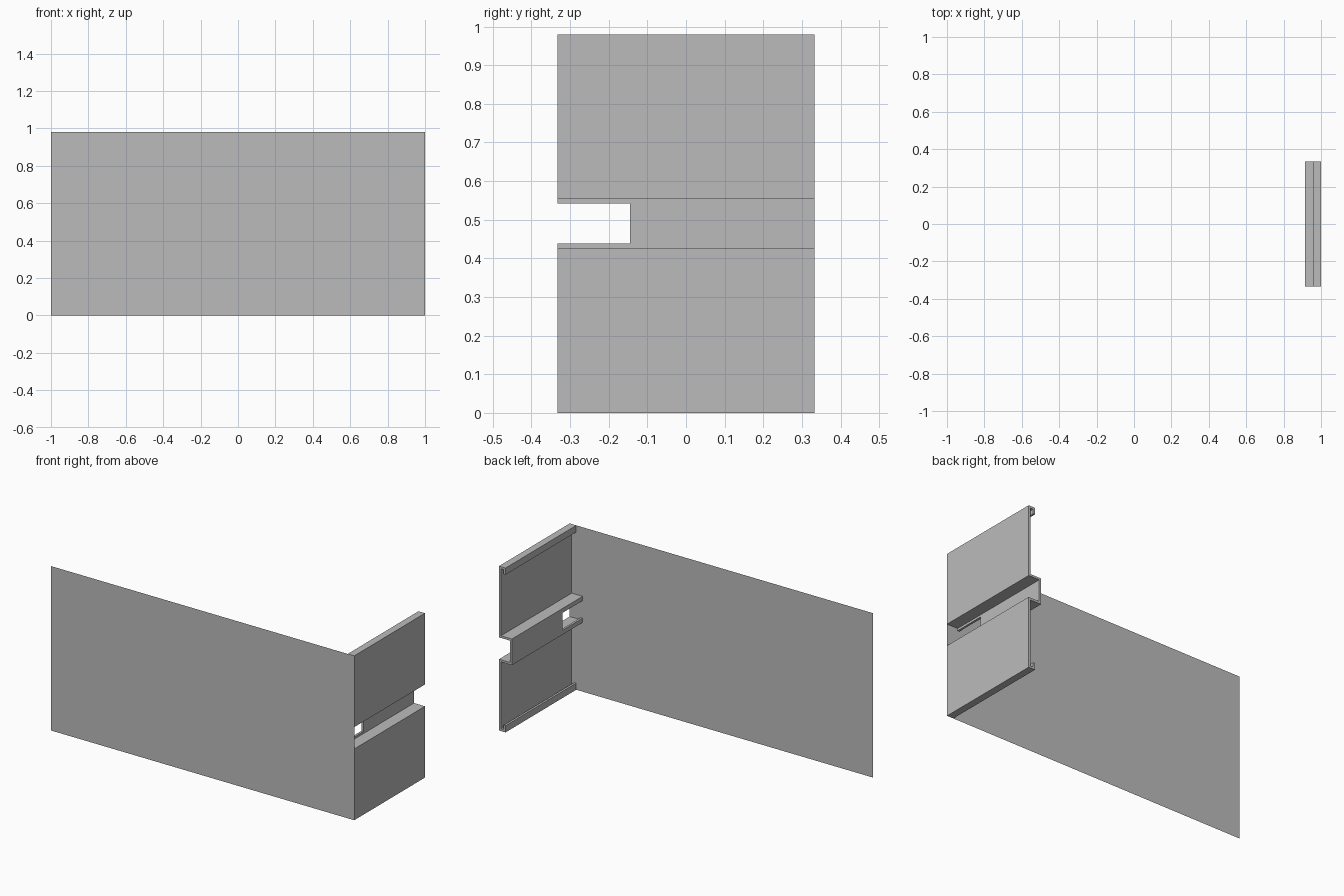
import bpy
import bmesh

cube = bpy.data.objects.get("Cube")
if cube:
    bpy.data.objects.remove(cube, do_unlink=True)

# Overall sizes
FRONT, BACK = -0.333, 0.333
HEIGHT = 0.98
MID = HEIGHT / 2
T = 0.013           # sheet thickness
OUTER = 1.0         # outer face of the side panel
LIP = 0.957         # inner edge of the rolled rims
WEB = 0.915         # inner face of the groove
GROOVE = 0.065      # half height of the groove opening
RIM = 0.04          # height of the rim return

grey = bpy.data.materials.new("plain_grey")
grey.use_nodes = True
colour = (0.5, 0.5, 0.5, 1)
grey.diffuse_color = colour
grey.node_tree.nodes["Principled BSDF"].inputs["Base Color"].default_value = colour


def finish(name, bm):
    mesh = bpy.data.meshes.new(name)
    bm.to_mesh(mesh)
    bm.free()
    obj = bpy.data.objects.new(name, mesh)
    bpy.context.collection.objects.link(obj)
    mesh.materials.append(grey)
    return obj


# Front panel: a single thin sheet
bm = bmesh.new()
bm.faces.new([bm.verts.new((x, FRONT, z)) for x, z in
              ((-1, 0), (1, 0), (1, HEIGHT), (-1, HEIGHT))])
finish("front_panel", bm)

# Side rail: lower half of the folded section, mirrored and extruded in depth
low = MID - GROOVE
outside = [(LIP, RIM), (LIP, 0), (OUTER, 0), (OUTER, low), (WEB + T, low)]
inside = [(WEB, low - T), (OUTER - T, low - T), (OUTER - T, T),
          (LIP + T, T), (LIP + T, RIM)]


def flip(points):
    return [(x, HEIGHT - z) for x, z in reversed(points)]


section = outside + flip(outside) + flip(inside) + inside
bm = bmesh.new()
face = bm.faces.new([bm.verts.new((x, FRONT, z)) for x, z in section])
moved = bmesh.ops.extrude_face_region(bm, geom=[face])["geom"]
bmesh.ops.translate(bm, vec=(0, BACK - FRONT, 0),
                    verts=[v for v in moved if isinstance(v, bmesh.types.BMVert)])
bmesh.ops.recalc_face_normals(bm, faces=bm.faces)
rail = finish("side_rail", bm)

# Notch through the groove web, open at the front
bm = bmesh.new()
bmesh.ops.create_cube(bm, size=1)
bmesh.ops.scale(bm, vec=(0.2, 0.288, 2 * (GROOVE - T)), verts=bm.verts)
bmesh.ops.translate(bm, vec=(WEB, -0.289, MID), verts=bm.verts)
cutter = finish("notch_cutter", bm)
cutter.hide_render = True
cutter.hide_viewport = True
cut = rail.modifiers.new("notch", "BOOLEAN")
cut.operation = "DIFFERENCE"
cut.solver = "EXACT"
cut.object = cutter

# Apply the cut and remove the helper
bpy.context.view_layer.update()
depsgraph = bpy.context.evaluated_depsgraph_get()
result = bpy.data.meshes.new_from_object(rail.evaluated_get(depsgraph))
rail.modifiers.clear()
rail.data = result
bpy.data.objects.remove(cutter, do_unlink=True)
